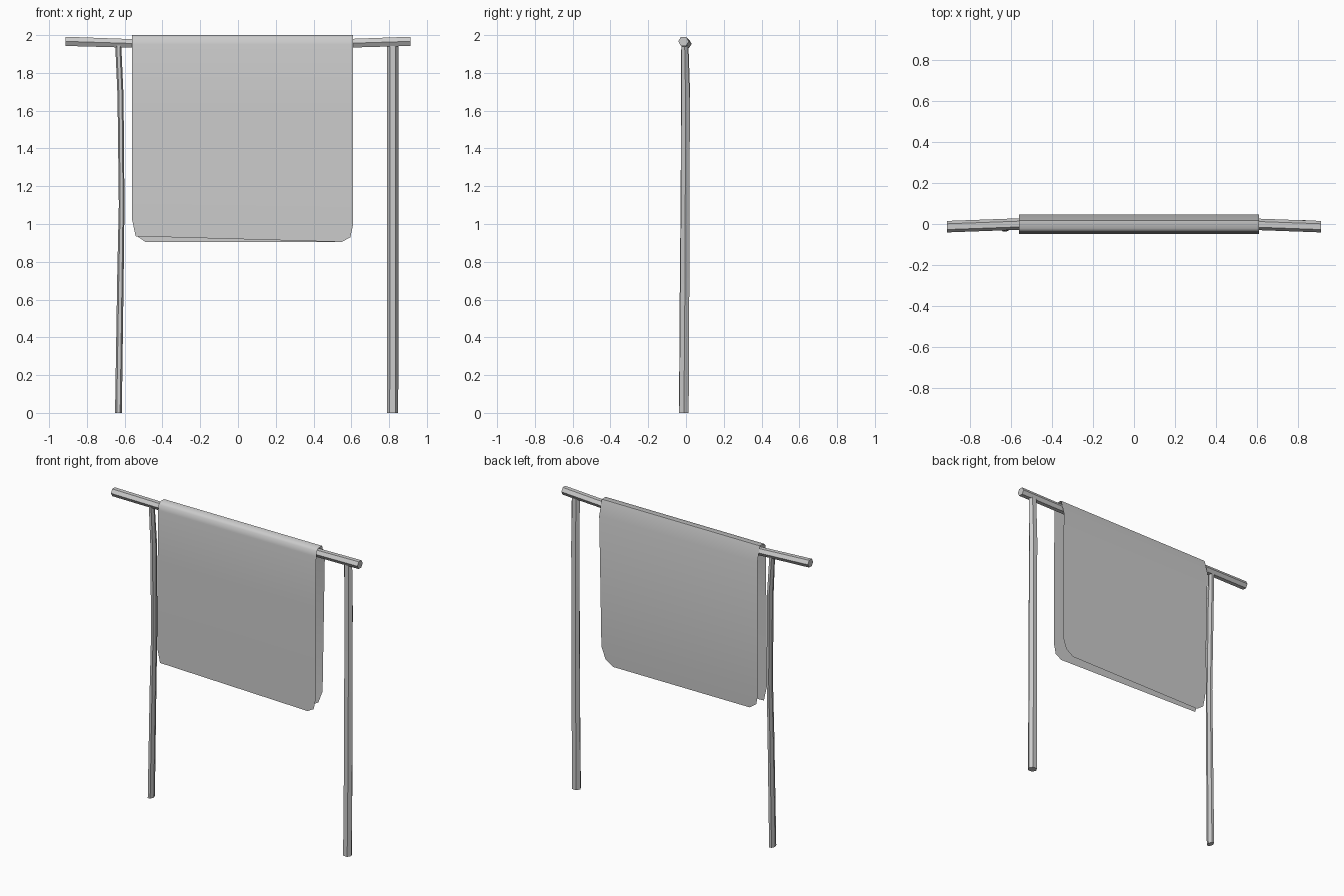
import bpy, bmesh, math
from mathutils import Vector

cube = bpy.data.objects.get("Cube")
if cube:
    bpy.data.objects.remove(cube, do_unlink=True)

grey = bpy.data.materials.new("plain grey")
grey.use_nodes = True
grey.diffuse_color = (0.6, 0.6, 0.6, 1)
grey.node_tree.nodes["Principled BSDF"].inputs["Base Color"].default_value = (0.6, 0.6, 0.6, 1)


def finish(name, bm, angle):
    mesh = bpy.data.meshes.new(name)
    bm.to_mesh(mesh)
    bm.free()
    mesh.materials.append(grey)
    obj = bpy.data.objects.new(name, mesh)
    bpy.context.collection.objects.link(obj)
    bpy.ops.object.select_all(action="DESELECT")
    obj.select_set(True)
    bpy.context.view_layer.objects.active = obj
    bpy.ops.object.shade_smooth_by_angle(angle=math.radians(angle))
    return obj


def pole(name, stations, u, v, sides=6, turn=0.0):
    """Loft a rough pole through (centre, radius u, radius v) stations."""
    bm = bmesh.new()
    u, v = Vector(u), Vector(v)
    rings = []
    for centre, ru, rv in stations:
        angles = [turn + math.tau * i / sides for i in range(sides)]
        rings.append([bm.verts.new(Vector(centre) + u * ru * math.cos(a) + v * rv * math.sin(a))
                      for a in angles])
    for a, b in zip(rings, rings[1:]):
        for i in range(sides):
            j = (i + 1) % sides
            bm.faces.new((a[i], a[j], b[j], b[i]))
    bm.faces.new(rings[0][::-1])
    bm.faces.new(rings[-1])
    bmesh.ops.recalc_face_normals(bm, faces=bm.faces)
    return finish(name, bm, 35)


X, Y, Z = (1, 0, 0), (0, 1, 0), (0, 0, 1)

# Sagging crossbar
pole("crossbar", [((-0.912, -0.013, 1.967), 0.028, 0.028),
                  ((-0.5, 0.002, 1.954), 0.028, 0.026),
                  ((0.5, 0.002, 1.954), 0.028, 0.026),
                  ((0.912, -0.013, 1.967), 0.028, 0.028)], Y, Z)

# Two crooked uprights
pole("right_post", [((-0.633, -0.012, 0), 0.018, 0.029),
                    ((-0.622, -0.009, 0.75), 0.017, 0.027),
                    ((-0.616, -0.006, 1.1), 0.015, 0.026),
                    ((-0.622, -0.002, 1.68), 0.016, 0.028),
                    ((-0.634, -0.006, 1.945), 0.016, 0.022)], X, Y)
pole("left_post", [((0.818, -0.011, 0), 0.03, 0.029),
                   ((0.82, -0.006, 0.65), 0.03, 0.027),
                   ((0.82, -0.002, 1.65), 0.03, 0.026),
                   ((0.82, -0.007, 1.945), 0.03, 0.02)], X, Y)

# Cloth folded over the bar, as rows of (left x, right x, y, left z, right z)
rows = [(-0.54, 0.55, -0.05, 0.935, 0.905),
        (-0.543, 0.595, -0.05, 0.94, 0.93),
        (-0.56, 0.61, -0.05, 1.02, 1.0),
        (-0.56, 0.61, -0.049, 1.6, 1.6),
        (-0.56, 0.61, -0.044, 1.95, 1.95),
        (-0.56, 0.61, -0.038, 1.985, 1.985),
        (-0.56, 0.61, -0.022, 2.0, 2.0),
        (-0.56, 0.61, 0.018, 2.0, 2.0),
        (-0.56, 0.61, 0.046, 1.9, 1.9),
        (-0.555, 0.605, 0.03, 1.02, 1.02),
        (-0.54, 0.575, 0.028, 0.94, 0.94),
        (-0.49, 0.52, 0.027, 0.905, 0.905)]
bm = bmesh.new()
edges = [(bm.verts.new((a, y, za)), bm.verts.new((b, y, zb))) for a, b, y, za, zb in rows]
for (a, b), (c, d) in zip(edges, edges[1:]):
    bm.faces.new((a, b, d, c))
finish("hanging_cloth", bm, 60)
